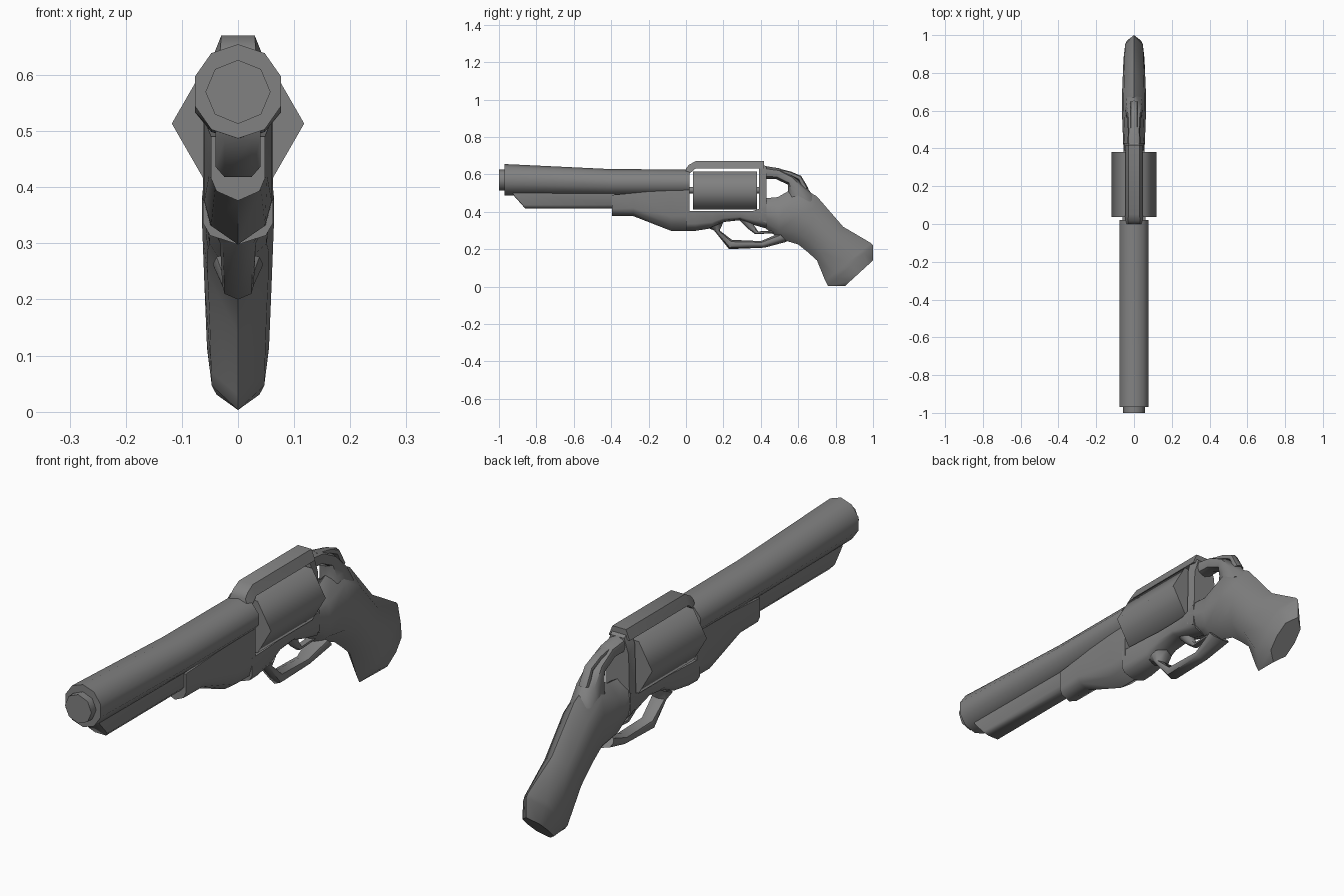
import bpy, bmesh, math

steel = bpy.data.materials.new("dark grey")
steel.diffuse_color = (0.22, 0.22, 0.22, 1)


def loft(name, profile, stations, angle=50):
    """Skin mirrored sections. Station: (y, z) start, (y, z) end, half width.
    Profile: (fraction from start to end, fraction of half width)."""
    outline = list(profile) + [(t, -x) for t, x in reversed(profile) if abs(x) > 1e-4]
    bm = bmesh.new()
    rings = []
    for (ya, za), (yb, zb), w in stations:
        rings.append([bm.verts.new((x * w, ya + (yb - ya) * t, za + (zb - za) * t))
                      for t, x in outline])
    n = len(outline)
    for r, s in zip(rings, rings[1:]):
        for i in range(n):
            j = (i + 1) % n
            bm.faces.new((r[i], r[j], s[j], s[i]))
    bm.faces.new(rings[0])
    bm.faces.new(rings[-1])
    bmesh.ops.recalc_face_normals(bm, faces=bm.faces[:])
    me = bpy.data.meshes.new(name)
    bm.to_mesh(me)
    bm.free()
    me.materials.append(steel)
    ob = bpy.data.objects.new(name, me)
    bpy.context.collection.objects.link(ob)
    bpy.ops.object.select_all(action='DESELECT')
    ob.select_set(True)
    bpy.context.view_layer.objects.active = ob
    bpy.ops.object.shade_smooth_by_angle(angle=math.radians(angle))
    return ob


def up(y, top, bottom, w):
    """Upright station."""
    return (y, top), (y, bottom), w


def polygon(sides):
    """Half of a regular polygon with corners at start and end."""
    return [((1 - math.cos(a)) / 2, math.sin(a))
            for a in (2 * math.pi * i / sides for i in range(sides // 2 + 1))]


HEX = [(0, 0.5), (0.5, 1), (1, 0.5)]
DIAMOND = [(0, 0), (0.2, 0.85), (0.5, 1), (0.8, 0.85), (1, 0)]
LUG = [(0, 1), (0.8, 1), (1, 0.6)]
KEEL = [(0, 1), (0.65, 1), (0.85, 0.8), (1, 0)]
STRAP = [(0, 0.65), (1, 1)]

# Barrel, muzzle and the lug below
loft("barrel", polygon(10), [up(-0.97, 0.655, 0.487, 0.081), up(-0.4, 0.628, 0.485, 0.081),
                             up(0.02, 0.626, 0.485, 0.081)])
loft("muzzle", polygon(8), [up(-1, 0.627, 0.513, 0.058), up(-0.96, 0.627, 0.513, 0.058)])
loft("barrel_lug", LUG, [((-0.93, 0.51), (-0.92, 0.485), 0.04),
                         ((-0.93, 0.51), (-0.86, 0.418), 0.04), up(-0.38, 0.51, 0.418, 0.04)])

# Frame: front keel, floor under the cylinder, top strap, rear wall
loft("front_frame", KEEL, [up(-0.395, 0.49, 0.376, 0.048), up(-0.28, 0.5, 0.376, 0.052),
                           up(-0.08, 0.52, 0.298, 0.06), up(0.02, 0.53, 0.298, 0.062)])
loft("frame_floor", KEEL, [up(0.0, 0.405, 0.298, 0.062), up(0.05, 0.405, 0.298, 0.06),
                           up(0.14, 0.405, 0.312, 0.055), up(0.2, 0.405, 0.345, 0.05),
                           up(0.29, 0.405, 0.355, 0.05), up(0.36, 0.405, 0.33, 0.053),
                           up(0.43, 0.43, 0.31, 0.057)])
loft("top_strap", STRAP, [up(0.0, 0.632, 0.58, 0.05), up(0.015, 0.65, 0.6, 0.048),
                          up(0.05, 0.67, 0.63, 0.046), up(0.418, 0.67, 0.63, 0.046)])
loft("rear_wall", [(0, 0.55), (0.2, 0.9), (1, 1)], [up(0.39, 0.668, 0.36, 0.055),
                                                   up(0.43, 0.64, 0.34, 0.055)])

# Cylinder on its axle
loft("cylinder", HEX, [up(0.038, 0.616, 0.411, 0.118), up(0.38, 0.616, 0.411, 0.118)], 62)
loft("axle", polygon(8), [up(0.0, 0.533, 0.498, 0.018), up(0.41, 0.533, 0.498, 0.018)])

# Hammer arch, spur and the rear post
loft("hammer_arch", DIAMOND, [((0.41, 0.575), (0.42, 0.645), 0.035),
                              ((0.48, 0.575), (0.5, 0.632), 0.032),
                              ((0.545, 0.545), (0.575, 0.592), 0.036),
                              ((0.545, 0.5), (0.65, 0.525), 0.045),
                              ((0.53, 0.44), (0.70, 0.46), 0.05)])
loft("hammer_spur", DIAMOND, [((0.47, 0.6), (0.47, 0.637), 0.02),
                              ((0.55, 0.595), (0.56, 0.615), 0.018),
                              ((0.6, 0.57), (0.615, 0.592), 0.018),
                              ((0.62, 0.52), (0.655, 0.525), 0.02)])

# Grip, ending in a wedge
loft("grip", DIAMOND, [((0.40, 0.33), (0.40, 0.47), 0.056), ((0.50, 0.255), (0.49, 0.478), 0.06),
                       ((0.6, 0.225), (0.60, 0.54), 0.064), ((0.65, 0.185), (0.70, 0.482), 0.064),
                       ((0.70, 0.14), (0.84, 0.32), 0.06), ((0.745, 0.03), (0.99, 0.232), 0.056),
                       ((0.76, 0.003), (1.0, 0.22), 0.055), ((0.85, 0.003), (1.0, 0.14), 0.045)])

# Trigger and its guard
loft("trigger_guard", DIAMOND, [((0.2, 0.345), (0.12, 0.312), 0.045),
                                ((0.18, 0.30), (0.15, 0.30), 0.032),
                                ((0.245, 0.25), (0.23, 0.2), 0.028),
                                ((0.4, 0.243), (0.42, 0.208), 0.028),
                                ((0.5, 0.285), (0.54, 0.24), 0.045)])
loft("trigger", DIAMOND, [((0.27, 0.37), (0.36, 0.37), 0.025), ((0.33, 0.31), (0.365, 0.325), 0.018),
                          ((0.37, 0.28), (0.385, 0.295), 0.014), ((0.47, 0.285), (0.47, 0.3), 0.014)])
